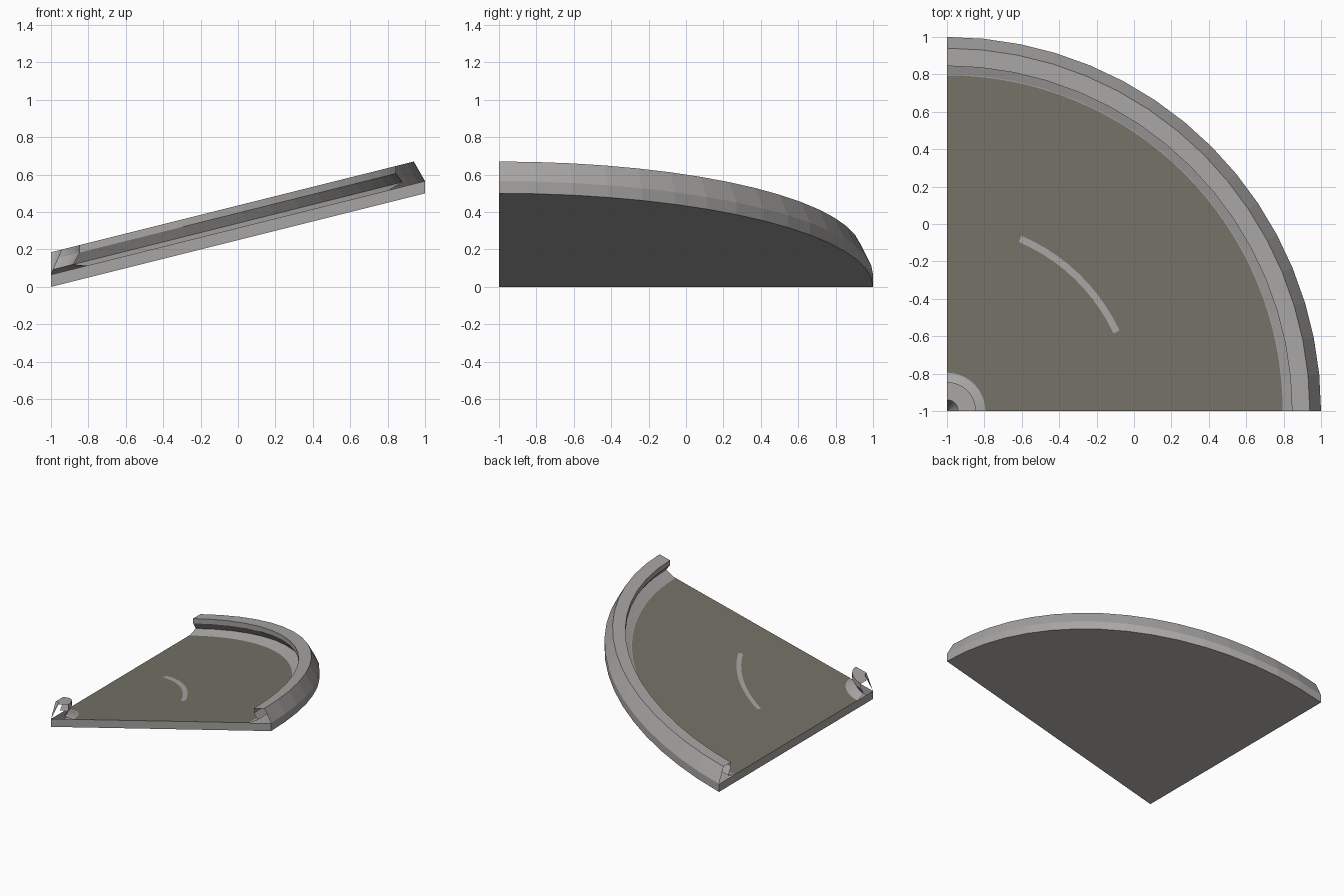
import bpy, bmesh, math

if "Cube" in bpy.data.objects:
    bpy.data.objects.remove(bpy.data.objects["Cube"])

SLOPE = 0.25   # rise per unit of x
SEG = 16       # facets in the quarter turn


def material(name, rgb):
    m = bpy.data.materials.new(name)
    m.diffuse_color = (*rgb, 1)
    m.use_nodes = True
    m.node_tree.nodes["Principled BSDF"].inputs["Base Color"].default_value = m.diffuse_color
    return m


gray = material("warm_gray", (0.39, 0.38, 0.37))
olive = material("olive_floor", (0.175, 0.168, 0.133))


def sheared(r, h, a):
    x, y = r * math.cos(a) - 1, r * math.sin(a) - 1
    return (x, y, h + SLOPE * (x + 1))


def sweep(name, profile, mat, a0=0.0, a1=90.0, seg=SEG, slab=0.0):
    """Turn an open (radius, height) profile about the corner, on the slope."""
    bm = bmesh.new()
    rows = []
    for i in range(seg + 1):
        a = math.radians(a0 + (a1 - a0) * i / seg)
        rows.append([bm.verts.new(sheared(r, h, a)) for r, h in profile])
    for p, q in zip(rows, rows[1:]):
        for j in range(len(profile) - 1):
            bm.faces.new((p[j], p[j + 1], q[j + 1], q[j]))
    # straight end walls of the slab
    if slab:
        for a, flip in ((0.0, False), (math.pi / 2, True)):
            pts = [(0, 0), (2, 0), (2, slab), (0, slab)]
            vs = [bm.verts.new(sheared(r, h, a)) for r, h in pts]
            bm.faces.new(vs[::-1] if flip else vs)
    bmesh.ops.remove_doubles(bm, verts=bm.verts, dist=1e-5)
    bmesh.ops.dissolve_degenerate(bm, edges=bm.edges, dist=1e-5)
    me = bpy.data.meshes.new(name)
    bm.to_mesh(me)
    bm.free()
    me.materials.append(mat)
    ob = bpy.data.objects.new(name, me)
    bpy.context.collection.objects.link(ob)
    return ob


T = 0.065
# hooked rail section: outer foot, top, lip, undercut, base fillet
rail = [(0, T), (0.06, 0.185), (0.155, 0.185), (0.155, 0.145),
        (0.12, 0.09), (0.20, T - 0.003)]
outer = [(2 - r, h) for r, h in rail]

# open-ended track body: underside, outer rail, floor, inner rail
sweep("track_body", [(0, 0), (2, 0)] + outer + rail[::-1] + [(0, 0)],
      gray, slab=T)

# coloured running surface
sweep("floor_surface", [(1.795, T), (0.205, T)], olive, seg=32)

# thin gray stripe along the middle of the floor
sweep("floor_stripe", [(1.018, T + 0.003), (0.982, T + 0.003)], gray, 25, 67, 10)
